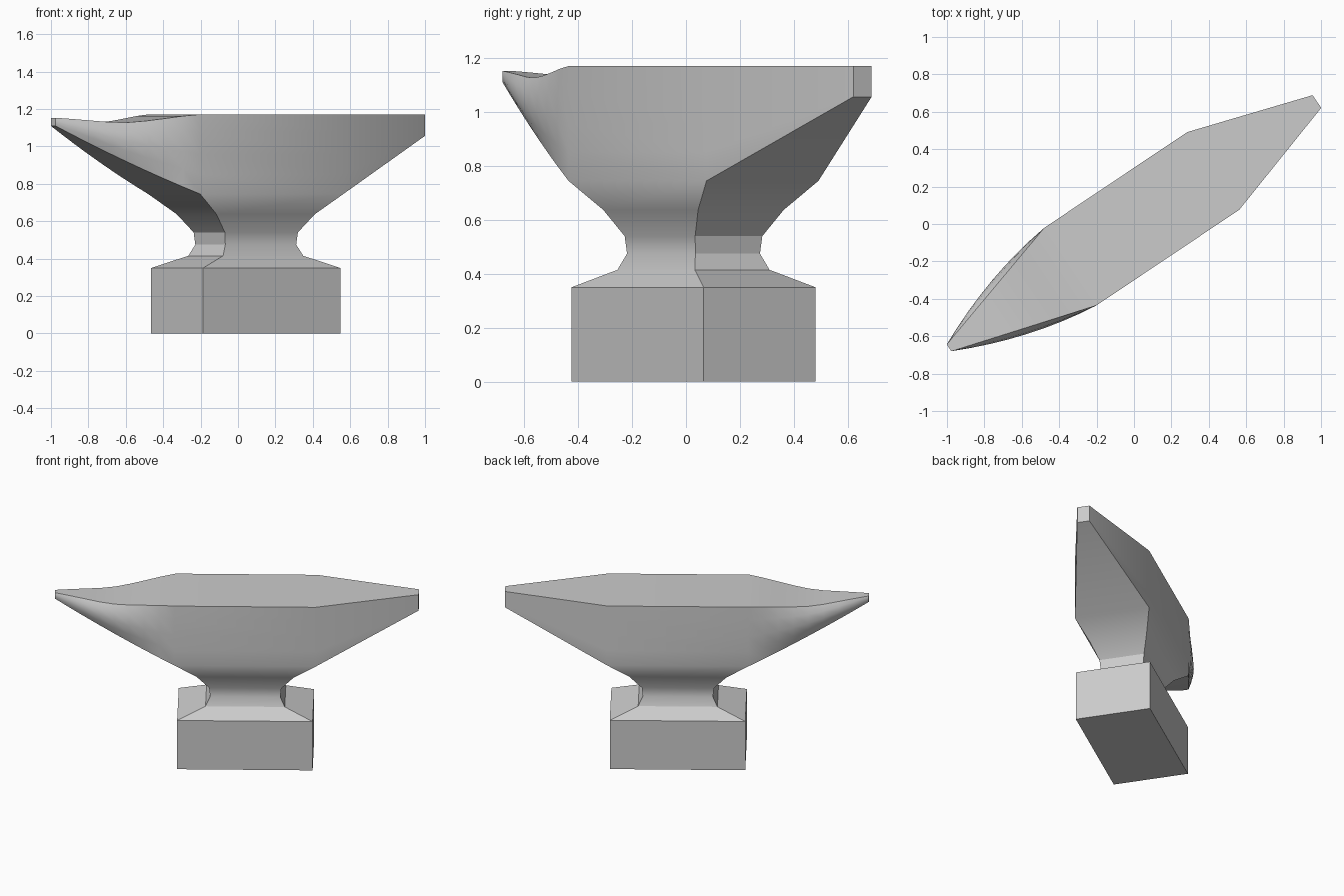
import bpy, bmesh, math
from mathutils import Matrix

if "Cube" in bpy.data.objects:
    bpy.data.objects.remove(bpy.data.objects["Cube"])

bm = bmesh.new()


def loft(rings, caps):
    """Skin a list of closed rings with quads; caps = (close first, close last)."""
    rows = [[bm.verts.new(p) for p in r] for r in rings]
    n = len(rows[0])
    for a, b in zip(rows, rows[1:]):
        for i in range(n):
            j = (i + 1) % n
            bm.faces.new((a[i], a[j], b[j], b[i]))
    if caps[0]:
        bm.faces.new(rows[0][::-1])
    if caps[1]:
        bm.faces.new(rows[-1])
    return rows


# foot and waist: (z, half length, half width)
CU = 0.05
waist = [(0, .441, .25), (.35, .441, .25), (.415, .258, .167), (.475, .228, .144),
         (.54, .235, .15), (.637, .316, .191), (.745, .46, .25)]
loft([[(CU + sx * a, sy * b, z) for sx, sy in ((-1, -1), (1, -1), (1, 1), (-1, 1))]
      for z, a, b in waist], (True, False))


# head cross-section: flat top, sides that may bulge, flat bottom
def section(u, top, bottom, w, bulge=0.0):
    h = top - bottom
    half = [(w, bottom), (w + bulge * .7, bottom + h * .25), (w + bulge, bottom + h * .5),
            (w + bulge * .75, bottom + h * .78), (w, top)]
    pts = half + [(-v, z) for v, z in reversed(half)]
    return [(u, v, z) for v, z in pts]


# horn: dipped top and bulging sides, running into the block and tapered heel
U0, U1 = -0.41, 0.51
dip = [.018, .021, .026, .032, .034, .03, .024, .016, 0]
rings = []
for i, d in enumerate(dip):
    t = i / (len(dip) - 1)
    arc = 4 * t * (1 - t)
    rings.append(section(-1.19 + t * (U0 + 1.19), 1.153 + .018 * t - d * arc,
                         1.11 - .365 * t - .012 * arc, .022 + .228 * t, .035 * arc))
rings.append(section(U1, 1.171, .745, .25))
rings.append(section(1.177, 1.171, 1.057, .041))
rows = loft(rings, (True, True))

# open the block where the waist joins, then weld
a, b = rows[len(dip) - 1], rows[len(dip)]
hidden = bm.faces.get((a[-1], a[0], b[0], b[-1]))
if hidden:
    bmesh.ops.delete(bm, geom=[hidden], context='FACES_ONLY')
bmesh.ops.remove_doubles(bm, verts=bm.verts, dist=0.001)
bmesh.ops.recalc_face_normals(bm, faces=bm.faces)
bmesh.ops.rotate(bm, verts=bm.verts, cent=(0, 0, 0), matrix=Matrix.Rotation(math.radians(33.8), 3, 'Z'))

mesh = bpy.data.meshes.new("anvil")
bm.to_mesh(mesh)
bm.free()
anvil = bpy.data.objects.new("anvil", mesh)
bpy.context.collection.objects.link(anvil)
bpy.context.view_layer.objects.active = anvil
anvil.select_set(True)
bpy.ops.object.shade_smooth_by_angle(angle=math.radians(30))
